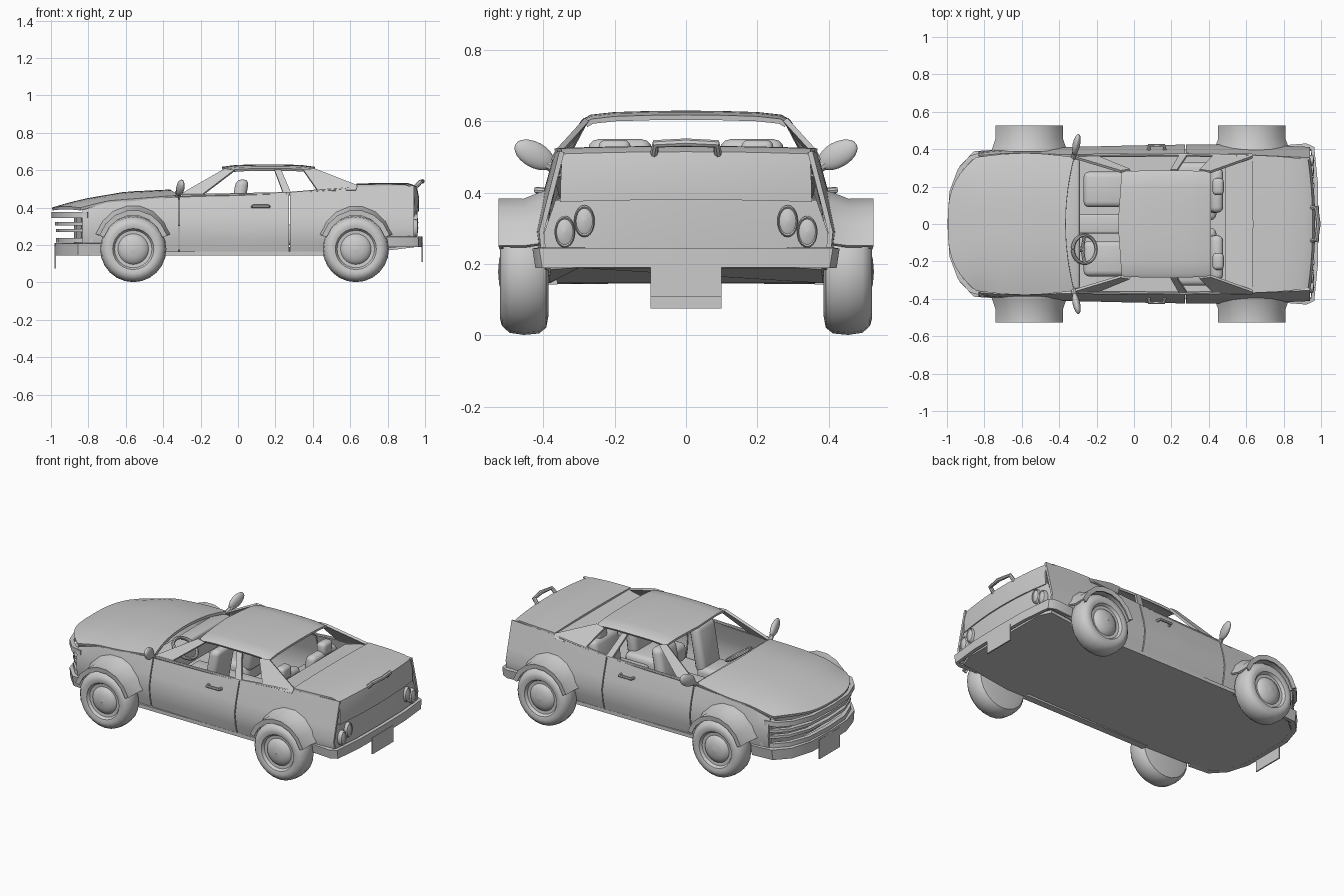
import bpy, bmesh, math
from mathutils import Vector

if "Cube" in bpy.data.objects:
    bpy.data.objects.remove(bpy.data.objects["Cube"])


def make(name, verts, faces, solid=0, mirror=False, bevel=0):
    me = bpy.data.meshes.new(name)
    me.from_pydata([tuple(v) for v in verts], [], faces)
    bm = bmesh.new()
    bm.from_mesh(me)
    bmesh.ops.remove_doubles(bm, verts=bm.verts, dist=1e-5)
    bmesh.ops.recalc_face_normals(bm, faces=bm.faces)
    bm.to_mesh(me)
    bm.free()
    ob = bpy.data.objects.new(name, me)
    bpy.context.collection.objects.link(ob)
    if mirror:
        ob.modifiers.new("mirror", 'MIRROR').use_axis = (False, True, False)
    if solid:
        m = ob.modifiers.new("thickness", 'SOLIDIFY')
        m.thickness, m.offset = solid, 0
    if bevel:
        m = ob.modifiers.new("bevel", 'BEVEL')
        m.width, m.segments = bevel, 3
    return ob


def grid(name, rows, **kw):
    n = len(rows[0])
    faces = [(i * n + j, i * n + j + 1, (i + 1) * n + j + 1, (i + 1) * n + j)
             for i in range(len(rows) - 1) for j in range(n - 1)]
    return make(name, [p for r in rows for p in r], faces, **kw)


def panel(name, pts, solid=0.015, mirror=True):
    return make(name, pts, [tuple(range(len(pts)))], solid=solid, mirror=mirror)


def full(half):
    """Mirror a plan outline that runs from the side (y>0) to the centre."""
    return half + [(x, -y) for x, y in half[-2::-1]]


def band(name, half, z0, z1, solid, flare=0):
    lo = [(x, y * (1 - flare), z0) for x, y in full(half)]
    hi = [(x, y, z1) for x, y in full(half)]
    return grid(name, [lo, hi], solid=solid)


def box(name, lo, hi, mirror=False, bevel=0, lean=0):
    v = [(x + (lean if z == hi[2] else 0), y, z) for x in (lo[0], hi[0])
         for y in (lo[1], hi[1]) for z in (lo[2], hi[2])]
    f = [(0, 1, 3, 2), (4, 6, 7, 5), (0, 4, 5, 1), (2, 3, 7, 6), (0, 2, 6, 4), (1, 5, 7, 3)]
    return make(name, v, f, mirror=mirror, bevel=bevel)


def tube(name, pts, r):
    cu = bpy.data.curves.new(name, 'CURVE')
    cu.dimensions, cu.bevel_depth, cu.bevel_resolution, cu.use_fill_caps = '3D', r, 2, True
    sp = cu.splines.new('POLY')
    sp.points.add(len(pts) - 1)
    for p, q in zip(sp.points, pts):
        p.co = (*q, 1)
    ob = bpy.data.objects.new(name, cu)
    bpy.context.collection.objects.link(ob)
    return ob


def lerp_table(t, x):
    for a, b in zip(t, t[1:]):
        if x <= b[0] + 1e-6:
            k = (x - a[0]) / (b[0] - a[0])
            return [p + (q - p) * k for p, q in zip(a, b)][1:]
    return t[-1][1:]


# Body sides: x, bottom z, bottom y, widest y, belt y, belt z
side = [(-.83, .19, .36, .38, .36, .385), (-.7, .15, .37, .39, .37, .425),
        (-.33, .15, .38, .405, .365, .455), (0, .15, .39, .413, .37, .462),
        (.3, .15, .39, .418, .372, .475), (.63, .17, .39, .418, .362, .51),
        (.94, .2, .385, .405, .348, .515)]
for name, x0, x1 in (("front_quarter", -.83, -.318), ("door", -.312, .272), ("rear_quarter", .278, .94)):
    rows = []
    for i in range(9):
        x = x0 + (x1 - x0) * i / 8
        zb, yb, ym, yt, zt = lerp_table(side, x)
        rows.append([(x, yb, zb), (x, (yb + 2 * ym) / 3, .22), (x, ym, .29),
                     (x, ym * .7 + yt * .3, .36), (x, yt, zt)])
    grid(name, rows, solid=.014, mirror=True)

# Underfloor and sills
plan = full([(.95, .3), (.92, .38), (.6, .385), (-.6, .375), (-.83, .35), (-.91, .28), (-.955, .15), (-.96, 0)])
make("underfloor", [(x, y, .155 + max(0, x - .62) * .13) for x, y in plan], [tuple(range(len(plan)))], solid=.018)
box("sill", (-.4, .36, .143), (.47, .402, .165), mirror=True)

# Hood: rounded in plan and crowned across
F = [-1 + i / 8 for i in range(17)]
crown = [(-1.01, .387), (-.9, .42), (-.8, .443), (-.6, .477), (-.33, .49)]
edge = [(-1.01, .377), (-.84, .392), (-.7, .428), (-.33, .457)]
rows = []
for i in range(11):
    u = i / 10
    row = []
    for f in F:
        xf, xr = -.993 + .15 * abs(f) ** 3, -.365 + .045 * f * f
        x = xf + (xr - xf) * u
        c, e = lerp_table(crown, x)[0], lerp_table(edge, x)[0]
        row.append((x, f * (.355 + .022 * math.sin(u * math.pi)), c + (e - c) * abs(f) ** 2.5))
    rows.append(row)
grid("hood", rows, solid=.016)

# Grille, nose and front bumper
nose = [(-.8, .375), (-.87, .355), (-.93, .29), (-.975, .17), (-.985, 0)]
for z0, z1, s in ((.345, .375, 0), (.305, .322, .02), (.268, .284, .025), (.212, .237, .025)):
    band("grille_bar", [(x + s, y) for x, y in nose], z0, z1, .025)
band("grille_back", [(-.83, .365), (-.86, .25), (-.87, 0)], .19, .375, .012)
band("front_bumper", [(-.72, .385), (-.85, .375), (-.92, .3), (-.96, .17), (-.965, 0)], .145, .21, .03, .03)
box("front_plate", (-.98, -.1, .075), (-.972, .1, .195))

# Trunk lid, rear panel, rear bumper
def tail(name, prof):
    grid(name, [[(x - .025 * f * f * max(0, x - .63) / .32, f * w, z - .006 * f * f) for f in F]
                for x, z, w in prof], solid=.014)


tail("trunk_lid", [(.635, .522, .368), (.78, .524, .362), (.91, .523, .35), (.95, .51, .347), (.962, .45, .35), (.96, .38, .352)])
tail("rear_panel", [(.952, .385, .365), (.952, .3, .395), (.945, .21, .407)])
band("rear_bumper", [(.8, .41), (.92, .42), (.955, .405), (.972, .22), (.975, 0)], .19, .245, .022, .02)
box("rear_plate", (.98, -.1, .108), (.988, .1, .21))
tube("trunk_handle", [(.945, -.09, .505), (.975, -.085, .537), (.986, 0, .54), (.975, .085, .537), (.945, .09, .505)], .012)

# Tail lights: domed ovals
for y, z in ((.285, .32), (.34, .29)):
    ring = [[(.925 + d, y + r * .029 * math.cos(a), z + r * .045 * math.sin(a))
             for a in [k * math.pi / 10 for k in range(21)]]
            for d, r in ((0, 1), (.03, 1), (.036, .9), (.032, .8), (.037, .5), (.039, .001))]
    grid("tail_light", ring, mirror=True)

# Roof and pillars
across = [(-.283, .602), (-.265, .612), (-.2, .619), (-.1, .622), (0, .623),
          (.1, .622), (.2, .619), (.265, .612), (.283, .602)]
grid("roof", [[(-.085 + .02 * abs(y) / .28 + (.495 - .02 * abs(y) / .28) * u, y * (1 - .02 * abs(u - .5)),
                z - .012 * (2 * u - 1) ** 4) for y, z in across] for u in [i / 8 for i in range(9)]], solid=.014)
panel("windshield_pillar", [(-.335, .36, .453), (-.07, .28, .605), (-.02, .288, .597), (-.2, .362, .46)])
panel("middle_pillar", [(.195, .285, .6), (.23, .285, .6), (.285, .368, .472), (.243, .368, .472)])
panel("rear_pillar", [(.35, .287, .598), (.41, .278, .605), (.64, .36, .515), (.63, .372, .49), (.43, .368, .483)])
panel("rear_shelf", [(.49, -.35, .475), (.49, .35, .475), (.64, .36, .51), (.64, -.36, .51)], mirror=False)
tube("belt_trim_left", [(-.3, -.366, .462), (.27, -.37, .474), (.6, -.364, .503)], .009)
tube("belt_trim_right", [(-.3, .366, .462), (.27, .37, .474), (.6, .364, .503)], .009)

# Interior
box("dashboard", (-.38, -.35, .3), (-.29, .35, .452), bevel=.015)
box("console", (-.3, -.05, .16), (.2, .05, .29), bevel=.01)
box("seat_cushion", (-.27, .09, .2), (.0, .28, .31), mirror=True, bevel=.03)
box("seat_back", (-.06, .095, .27), (.01, .275, .55), mirror=True, bevel=.03, lean=.05)
box("rear_cushion", (.22, .02, .2), (.44, .33, .31), mirror=True, bevel=.03)
box("rear_seat_back", (.38, .06, .27), (.45, .3, .5), mirror=True, bevel=.03, lean=.03)
box("rear_headrest", (.42, .155, .47), (.48, .245, .548), mirror=True, bevel=.02)
ax, c = Vector((.56, 0, .83)), Vector((-.265, -.135, .44))
up = Vector((-.83, 0, .56))
tube("steering_wheel", [c + .075 * (math.cos(a) * up + math.sin(a) * Vector((0, 1, 0)))
                        for a in [k * math.pi / 12 for k in range(25)]], .01)
tube("steering_spoke", [c + Vector((0, -.075, 0)), c - ax * .02, c + Vector((0, .075, 0))], .009)
tube("steering_column", [c - ax * .01, c + Vector((-.08, 0, -.09))], .014)

# Mirrors and door handles, both sides
for s in (1, -1):
    bpy.ops.mesh.primitive_uv_sphere_add(segments=20, ring_count=12, radius=1, location=(-.308, s * .425, .506))
    ob = bpy.context.object
    ob.name = "mirror"
    ob.scale = (.02, .062, .036)
    ob.rotation_euler = (s * math.radians(28), 0, -s * math.radians(12))
    tube("mirror_stalk", [(-.325, s * .35, .452), (-.312, s * .4, .487)], .014)
    tube("door_handle", [(.078, s * .395, .405), (.082, s * .42, .407), (.16, s * .42, .407), (.165, s * .395, .405)], .009)

# Wheels and fender flares
tyre = [(.001, .385), (.12, .385), (.157, .392), (.173, .412), (.177, .455), (.171, .495), (.152, .516),
        (.13, .522), (.11, .516), (.1, .5), (.082, .498), (.076, .506), (.06, .517), (.035, .524), (.001, .527)]
flare = [(.225, .385), (.218, .41), (.2, .455), (.203, .522), (.18, .517)]
for x in (-.56, .63):
    grid("wheel", [[(x + r * math.cos(a), y, .178 + r * math.sin(a)) for r, y in tyre]
                   for a in [k * math.pi / 12 for k in range(25)]], mirror=True)
    grid("fender_flare", [[(x + r * .93 * math.cos(a), y, .18 + r * math.sin(a)) for r, y in flare]
                          for a in [math.radians(20 + 20 * k) for k in range(8)]], solid=.012, mirror=True)

# Apply modifiers, then smooth with sharp edges kept
bpy.ops.object.select_all(action='SELECT')
bpy.context.view_layer.objects.active = bpy.context.scene.objects["hood"]
bpy.ops.object.convert(target='MESH')
bpy.ops.object.shade_smooth_by_angle(angle=math.radians(35))
